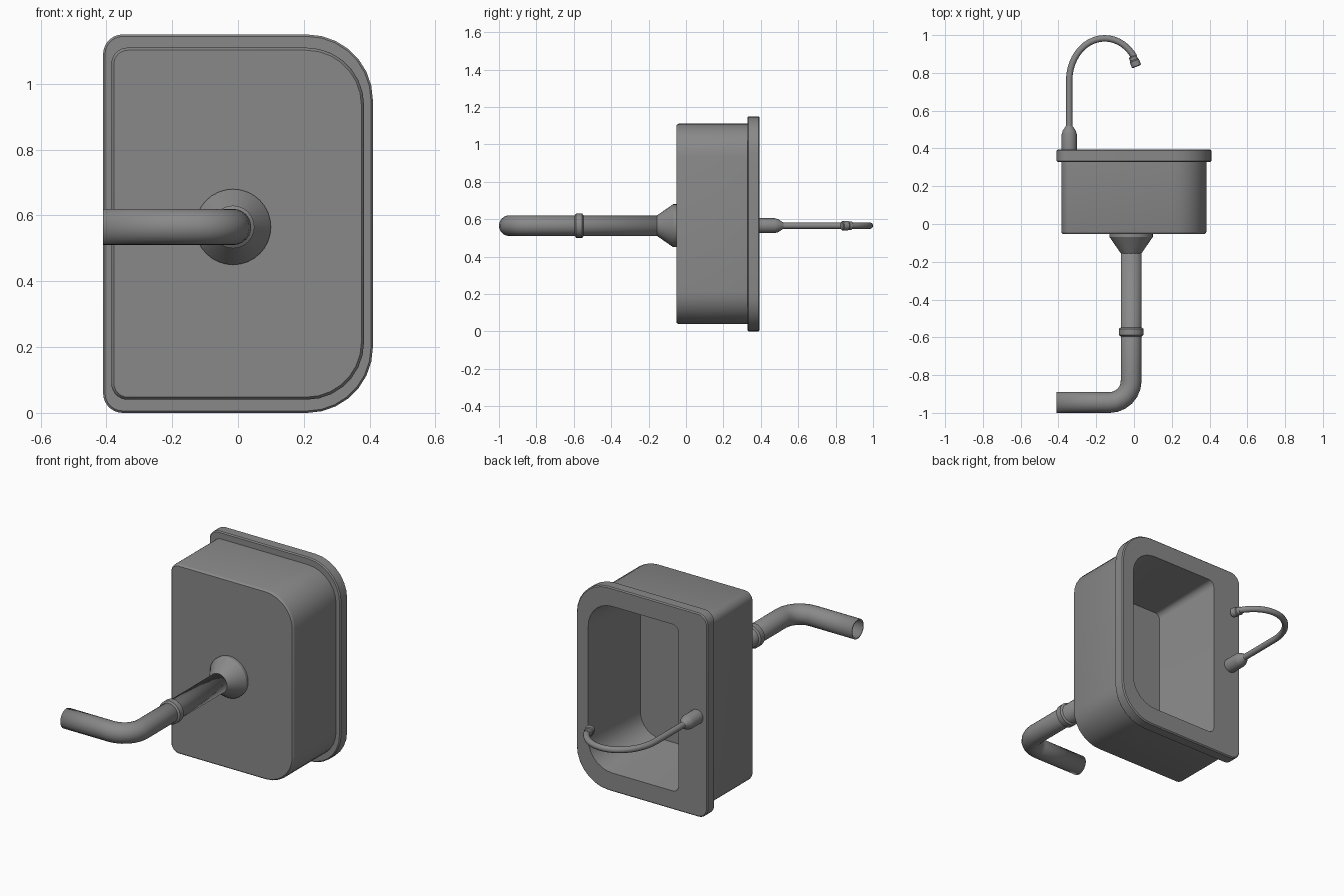
import bpy, bmesh, math
from mathutils import Vector

if "Cube" in bpy.data.objects:
    bpy.data.objects.remove(bpy.data.objects["Cube"])

grey = bpy.data.materials.new("plain grey")
grey.use_nodes = True
COLOUR = (0.25, 0.25, 0.25, 1)
grey.diffuse_color = COLOUR
grey.node_tree.nodes["Principled BSDF"].inputs["Base Color"].default_value = COLOUR

MID_Z = 0.565  # height of the plumbing axis


def loft(name, rings, cap_start=False, cap_end=False, wall=0):
    """Skin a list of equal-length point rings into one smooth object."""
    bm = bmesh.new()
    rows = [[bm.verts.new(p) for p in ring] for ring in rings]
    n = len(rows[0])
    for a, b in zip(rows, rows[1:]):
        for i in range(n):
            j = (i + 1) % n
            bm.faces.new((a[i], a[j], b[j], b[i]))
    if cap_start:
        bm.faces.new(rows[0])
    if cap_end:
        bm.faces.new(rows[-1])
    bmesh.ops.recalc_face_normals(bm, faces=bm.faces)
    mesh = bpy.data.meshes.new(name)
    bm.to_mesh(mesh)
    bm.free()
    mesh.materials.append(grey)
    obj = bpy.data.objects.new(name, mesh)
    bpy.context.collection.objects.link(obj)
    bpy.ops.object.select_all(action='DESELECT')
    obj.select_set(True)
    bpy.context.view_layer.objects.active = obj
    bpy.ops.object.shade_smooth_by_angle(angle=math.radians(32))
    if wall:
        mod = obj.modifiers.new("wall", 'SOLIDIFY')
        mod.thickness = wall
        mod.offset = -1
    return obj


def outline(y, left, right, bottom, top, r_left, r_right, inset=0, steps=7):
    """Rounded rectangle in the x-z plane with wide corners at +x."""
    pts = []
    corners = [(right, top, r_right, -1, -1), (left, top, r_left, 1, -1),
               (left, bottom, r_left, 1, 1), (right, bottom, r_right, -1, 1)]
    for k, (x, z, r, sx, sz) in enumerate(corners):
        for s in range(steps + 1):
            a = math.pi / 2 * (k + s / steps)
            pts.append((x + sx * r + (r - inset) * math.cos(a), y,
                        z + sz * r + (r - inset) * math.sin(a)))
    return pts


def sweep(name, path, sides=24, **options):
    """Round tube through (x, y, radius) stations at the axis height."""
    rings = []
    for i, (x, y, r) in enumerate(path):
        c = Vector((x, y, MID_Z))
        dirs = []
        for a, b in ((i - 1, i), (i, i + 1)):
            if a >= 0 and b < len(path):
                dirs.append(Vector((path[b][0] - path[a][0],
                                    path[b][1] - path[a][1], 0)).normalized())
        t = sum(dirs, Vector()).normalized()
        side = Vector((-t.y, t.x, 0))
        rings.append([c + r * (math.cos(a) * side + math.sin(a) * Vector((0, 0, 1)))
                      for a in (2 * math.pi * k / sides for k in range(sides))])
    return loft(name, rings, **options)


# Outer tub with a softened end edge
tub = (-0.385, 0.383, 0.04, 1.11, 0.05, 0.175)
loft("sink_tub", [outline(-0.052, *tub, inset=0.008), outline(-0.046, *tub, inset=0.002),
                  outline(-0.04, *tub), outline(0.33, *tub)], cap_start=True)

# Rim flange running into the tapered basin
rim = (-0.41, 0.41, 0, 1.15, 0.06, 0.2)
opening = (-0.228, 0.335, 0.105, 1.045, 0.035, 0.15)
floor = (-0.178, 0.285, 0.155, 0.995, 0.03, 0.12)
loft("rim_and_basin", [
    outline(0.328, *tub),
    outline(0.328, *rim, inset=0.006), outline(0.334, *rim),
    outline(0.388, *rim), outline(0.394, *rim, inset=0.006),
    outline(0.394, *opening), outline(0, *floor)], cap_end=True)

# Drain flange and waste pipe with an elbow and open end
DX, PIPE = -0.015, 0.055
sweep("drain_flange", [(DX, -0.05, 0.115), (DX, -0.068, 0.115),
                       (DX, -0.155, PIPE)], sides=32)
BEND = 0.115
END_Y = -1 + PIPE
elbow = [(DX - BEND + BEND * math.cos(a), END_Y + BEND - BEND * math.sin(a), PIPE)
         for a in (math.pi / 2 * k / 6 for k in range(7))]
sweep("waste_pipe", [(DX, -0.14, PIPE)] + elbow + [(-0.41, END_Y, PIPE)], wall=0.008)
sweep("pipe_collar", [(DX, -0.548, PIPE), (DX, -0.555, 0.065),
                      (DX, -0.588, 0.065), (DX, -0.595, PIPE)])

# Tap: base, curved spout and nozzle
TX, TUBE = -0.343, 0.017
sweep("tap_base", [(TX, 0.39, 0.04), (TX, 0.475, 0.04), (TX, 0.495, 0.034),
                   (TX, 0.52, TUBE)], cap_end=True)
CX, RX, STRAIGHT, RISE = -0.155, 0.188, 0.76, 0.223
arc = [(CX - RX * math.cos(a), STRAIGHT + RISE * math.sin(a), TUBE)
       for a in (math.radians(146) * k / 18 for k in range(19))]
sweep("tap_spout", [(TX, 0.51, TUBE)] + arc, sides=16)
tip = Vector((-0.008, 0.889))
aim = Vector((0.37, -0.93)).normalized()
stations = [(0, TUBE), (0.005, 0.022), (0.022, 0.022), (0.027, 0.026),
            (0.056, 0.026), (0.06, 0.022)]
sweep("tap_nozzle", [(*(tip + aim * d), r) for d, r in stations],
      sides=20, cap_start=True, cap_end=True)
